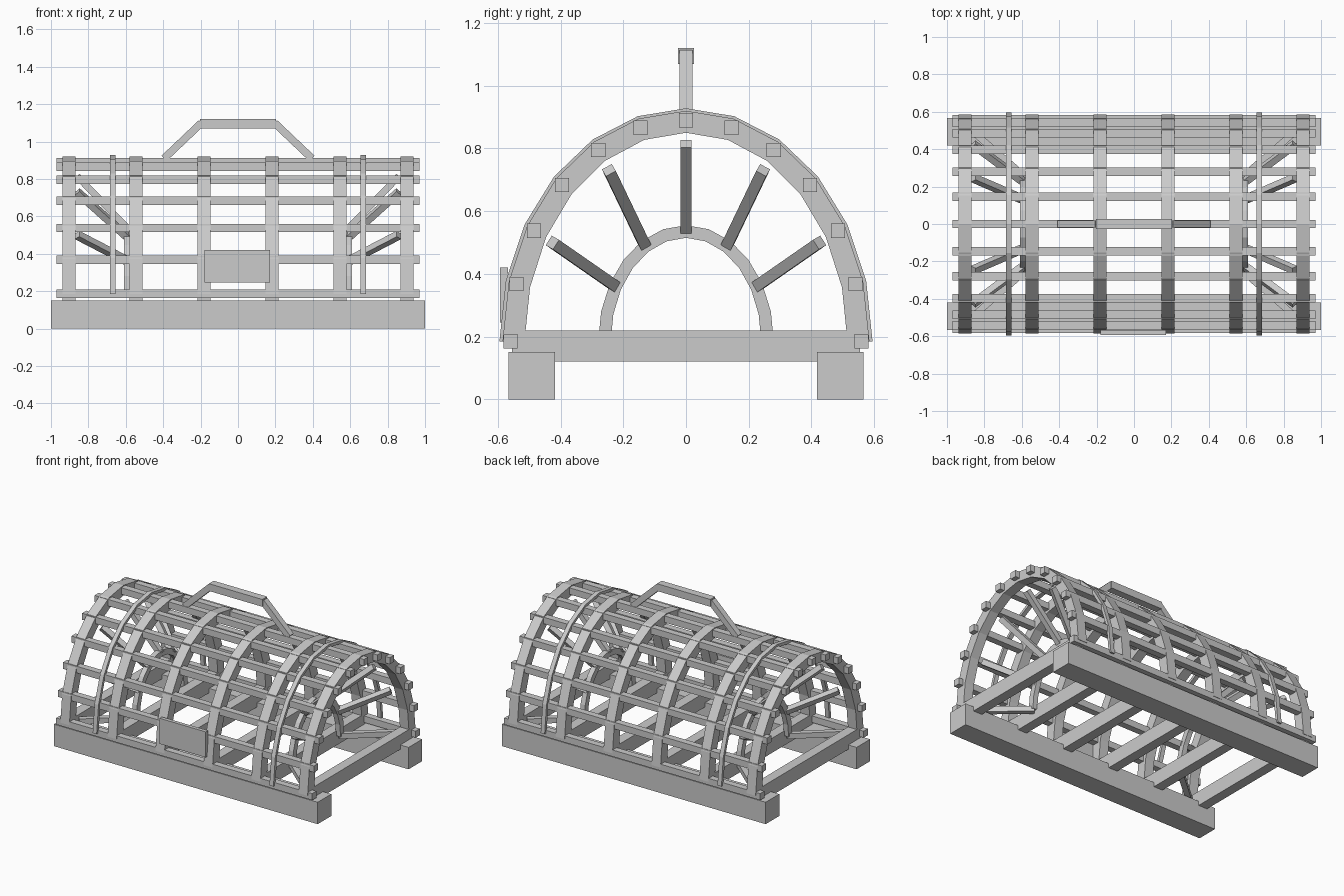
import bpy
import bmesh
from math import sin, cos, pi, radians
from mathutils import Vector

if "Cube" in bpy.data.objects:
    bpy.data.objects.remove(bpy.data.objects["Cube"], do_unlink=True)

BASE_Z = 0.185          # springing height of all the arches

wood = bpy.data.materials.new("grey wood")
wood.use_nodes = True
GREY = (0.6, 0.6, 0.6, 1)
wood.diffuse_color = GREY
wood.node_tree.nodes["Principled BSDF"].inputs["Base Color"].default_value = GREY


def finish(bm, name):
    bmesh.ops.recalc_face_normals(bm, faces=bm.faces)
    mesh = bpy.data.meshes.new(name)
    bm.to_mesh(mesh)
    bm.free()
    mesh.materials.append(wood)
    obj = bpy.data.objects.new(name, mesh)
    bpy.context.collection.objects.link(obj)
    return obj


def box(name, centre, size):
    bm = bmesh.new()
    bmesh.ops.create_cube(bm, size=1)
    bmesh.ops.scale(bm, vec=size, verts=bm.verts)
    bmesh.ops.translate(bm, vec=centre, verts=bm.verts)
    return finish(bm, name)


def on_arch(a, b, degrees):
    """Point (y, z) on a half ellipse."""
    t = radians(degrees)
    return a * cos(t), BASE_Z + b * sin(t)


def arch(name, x, a, b, thick, width):
    """Faceted half-elliptic hoop, one flat segment every 15 degrees."""
    bm = bmesh.new()
    rings = []
    h = thick / 2
    for deg in range(0, 181, 15):
        ring = []
        for off, side in ((-h, -1), (h, -1), (h, 1), (-h, 1)):
            y, z = on_arch(a + off, b + off, deg)
            ring.append(bm.verts.new((x + side * width / 2, y, z)))
        rings.append(ring)
    for r, s in zip(rings, rings[1:]):
        for i in range(4):
            j = (i + 1) % 4
            bm.faces.new((r[i], r[j], s[j], s[i]))
    bm.faces.new(rings[0])
    bm.faces.new(rings[-1])
    return finish(bm, name)


def beam(name, start, end, thick, across):
    """Square bar between two points, one side lying along 'across'."""
    start, end = Vector(start), Vector(end)
    d = (end - start).normalized()
    u = Vector(across)
    u = (u - d * u.dot(d)).normalized() * thick / 2
    v = d.cross(u)
    bm = bmesh.new()
    rings = [[bm.verts.new(p + su * u + sv * v)
              for su, sv in ((-1, -1), (1, -1), (1, 1), (-1, 1))]
             for p in (start, end)]
    for i in range(4):
        j = (i + 1) % 4
        bm.faces.new((rings[0][i], rings[0][j], rings[1][j], rings[1][i]))
    bm.faces.new(rings[0])
    bm.faces.new(rings[1])
    return finish(bm, name)


# Base: two long skids
for side, label in ((1, "back"), (-1, "front")):
    box(label + "_skid", (0, side * 0.492, 0.075), (2, 0.147, 0.15))

# Six cross beams, each carrying an arched rib
for i, x in enumerate((-0.903, -0.545, -0.182, 0.182, 0.545, 0.903), 1):
    box(f"cross_beam_{i}", (x, 0, 0.17), (0.068, 1.11, 0.1))
    arch(f"rib_{i}", x, 0.55, 0.7, 0.07, 0.068)

# Long slats around the arch
for i in range(13):
    y, z = on_arch(0.56, 0.705, i * 15)
    box(f"slat_{i + 1}", (0, y, z), (1.94, 0.045, 0.045))

# Each end: thin outer band, inner funnel hoop and its spokes
for side, label in ((1, "left"), (-1, "right")):
    arch(label + "_band", side * 0.67, 0.585, 0.733, 0.02, 0.03)
    arch(label + "_funnel_hoop", side * 0.592, 0.26, 0.35, 0.04, 0.035)
    for i, deg in enumerate(range(0, 181, 30), 1):
        inner = on_arch(0.255, 0.345, deg)
        outer = on_arch(0.492, 0.63, deg)
        t = radians(deg)
        beam(f"{label}_funnel_spoke_{i}", (side * 0.585, *inner),
             (side * 0.86, *outer), 0.036, (0, -sin(t), cos(t)))

# Carrying handle
box("handle_grip", (0, 0, 1.095), (0.405, 0.052, 0.05))
for side, label in ((1, "left"), (-1, "right")):
    beam(label + "_handle_post", (side * 0.395, 0, 0.91),
         (side * 0.195, 0, 1.1), 0.04, (0, 1, 0))

# Blank plate on the front
box("front_plate", (-0.005, -0.58, 0.333), (0.35, 0.025, 0.175))
